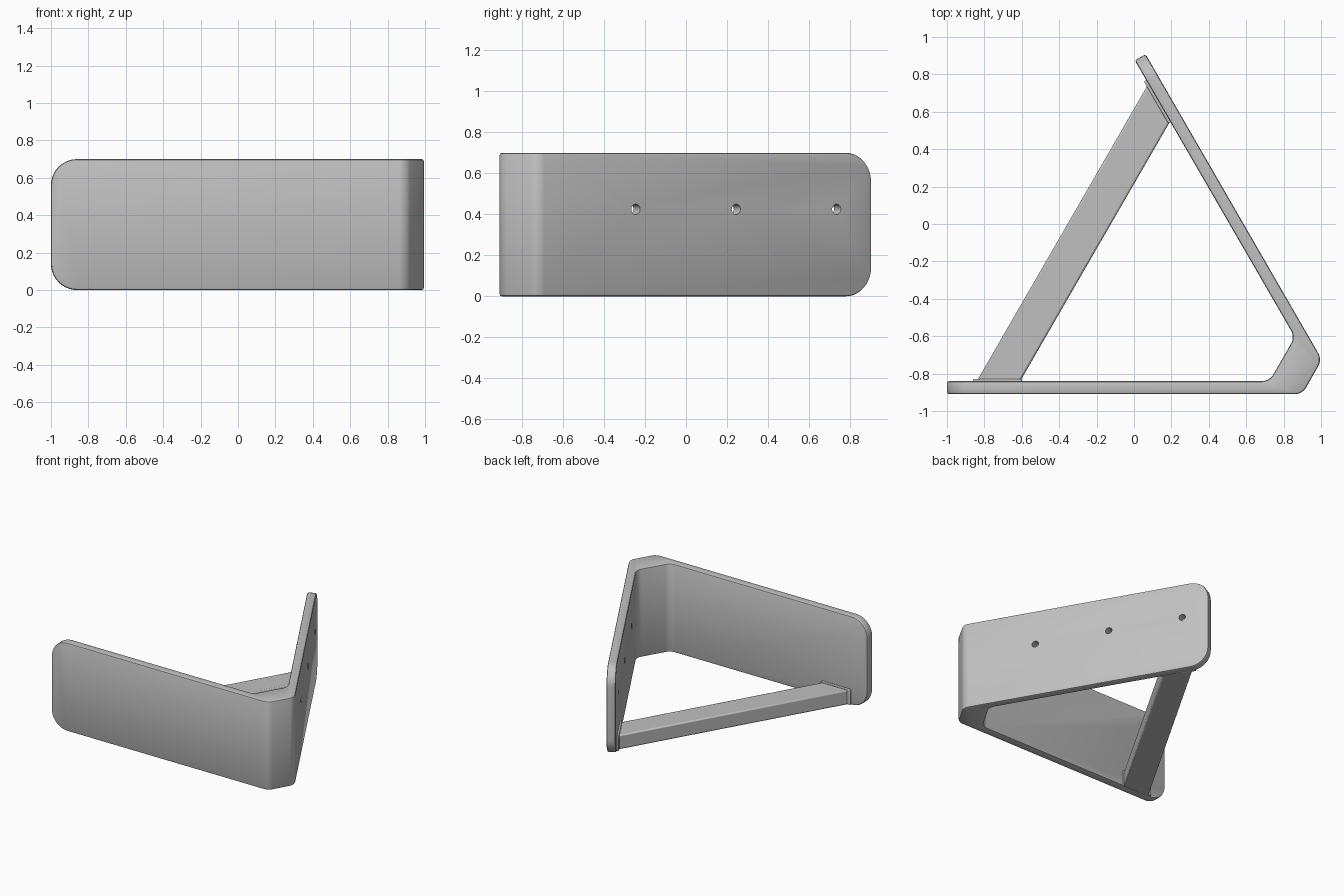
import bpy, bmesh, math
from mathutils import Vector

default = bpy.data.objects.get("Cube")
if default:
    bpy.data.objects.remove(default, do_unlink=True)

grey = bpy.data.materials.new("light_grey")
grey.use_nodes = True
grey.diffuse_color = (0.53, 0.53, 0.53, 1)
grey.node_tree.nodes["Principled BSDF"].inputs["Base Color"].default_value = (0.53, 0.53, 0.53, 1)


def prism(points, z0, z1):
    """Extrude an outline (counter-clockwise) from z0 to z1."""
    bm = bmesh.new()
    base = bm.faces.new([bm.verts.new((x, y, z0)) for x, y in points])
    new = bmesh.ops.extrude_face_region(bm, geom=[base])["geom"]
    bmesh.ops.translate(bm, vec=(0, 0, z1 - z0),
                        verts=[v for v in new if isinstance(v, bmesh.types.BMVert)])
    bmesh.ops.recalc_face_normals(bm, faces=bm.faces)
    return bm


def finish(bm, name, bevel=0.0):
    mesh = bpy.data.meshes.new(name)
    bm.to_mesh(mesh)
    bm.free()
    mesh.materials.append(grey)
    obj = bpy.data.objects.new(name, mesh)
    bpy.context.collection.objects.link(obj)
    if bevel:
        mod = obj.modifiers.new("rim", "BEVEL")
        mod.width, mod.segments = bevel, 2
        mod.limit_method, mod.angle_limit = "ANGLE", math.radians(40)
    return obj


def smooth(obj):
    bpy.ops.object.select_all(action="DESELECT")
    obj.select_set(True)
    bpy.context.view_layer.objects.active = obj
    bpy.ops.object.shade_smooth_by_angle(angle=math.radians(30))


def edges_where(bm, test):
    return [e for e in bm.edges if test(*[v.co for v in e.verts])]


def round_edges(bm, edges, width, segments):
    bmesh.ops.bevel(bm, geom=edges, offset=width, segments=segments,
                    profile=0.5, affect="EDGES", clamp_overlap=False)


HEIGHT = 0.7
along = Vector((-0.5, 0.866, 0))    # direction of the angled wall
outward = Vector((0.866, 0.5, 0))   # its outer normal

# Folded body: front wall, thick corner and angled wall
outline = [(-1, -0.91), (0.9, -0.91), (1.005, -0.725), (0.062, 0.908),
           (0.004, 0.875), (0.86, -0.605), (0.724, -0.84), (-1, -0.84)]
body = prism(outline, 0, HEIGHT)
round_edges(body, edges_where(
    body, lambda a, b: abs(a.z - b.z) > 0.5 and a.x > 0.5), 0.038, 6)


# Large rounded corners at both free ends
def end_edge(a, b):
    short = (a - b).length < 0.1 and abs(a.z - b.z) < 0.01
    return short and (max(a.x, b.x) < -0.9 or min(a.y, b.y) > 0.8)


round_edges(body, edges_where(body, end_edge), 0.14, 10)
body_obj = finish(body, "folded_body", 0.012)

# Screw holes through the angled wall
for y in (-0.245, 0.245, 0.735):
    x = 1.005 - (y + 0.725) * 0.577
    bpy.ops.mesh.primitive_cylinder_add(vertices=24, radius=0.025, depth=0.3,
                                        location=(x, y, 0.425))
    cutter = bpy.context.object
    cutter.name = "hole_cutter"
    cutter.rotation_mode = "QUATERNION"
    cutter.rotation_quaternion = outward.to_track_quat("Z", "Y")
    cutter.hide_render = True
    cutter.hide_set(True)
    cutter.display_type = "WIRE"
    hole = body_obj.modifiers.new("screw_hole", "BOOLEAN")
    hole.operation, hole.solver, hole.object = "DIFFERENCE", "EXACT", cutter

# Bake the holes so that the cutters can go
bpy.context.view_layer.update()
baked = bpy.data.meshes.new_from_object(
    body_obj.evaluated_get(bpy.context.evaluated_depsgraph_get()))
body_obj.modifiers.clear()
body_obj.data = baked
for obj in [o for o in bpy.data.objects if o.name.startswith("hole_cutter")]:
    bpy.data.objects.remove(obj, do_unlink=True)
smooth(body_obj)

# Low brace joining the two walls
brace = prism([(-0.846, -0.85), (-0.614, -0.85), (0.2, 0.56), (0.085, 0.763)], 0, 0.115)
smooth(finish(brace, "brace", 0.01))

# Joint pads where the brace meets the walls
front_pad = prism([(-0.86, -0.85), (-0.6, -0.85), (-0.6, -0.828), (-0.86, -0.828)], 0.003, 0.125)
smooth(finish(front_pad, "front_joint_pad", 0.005))
start = Vector((0.197, 0.545, 0)) + outward * 0.01
end = start + along * 0.26
pad = [start, end, end - outward * 0.026, start - outward * 0.026]
smooth(finish(prism([p.xy for p in pad], 0.003, 0.125), "angled_joint_pad", 0.005))
